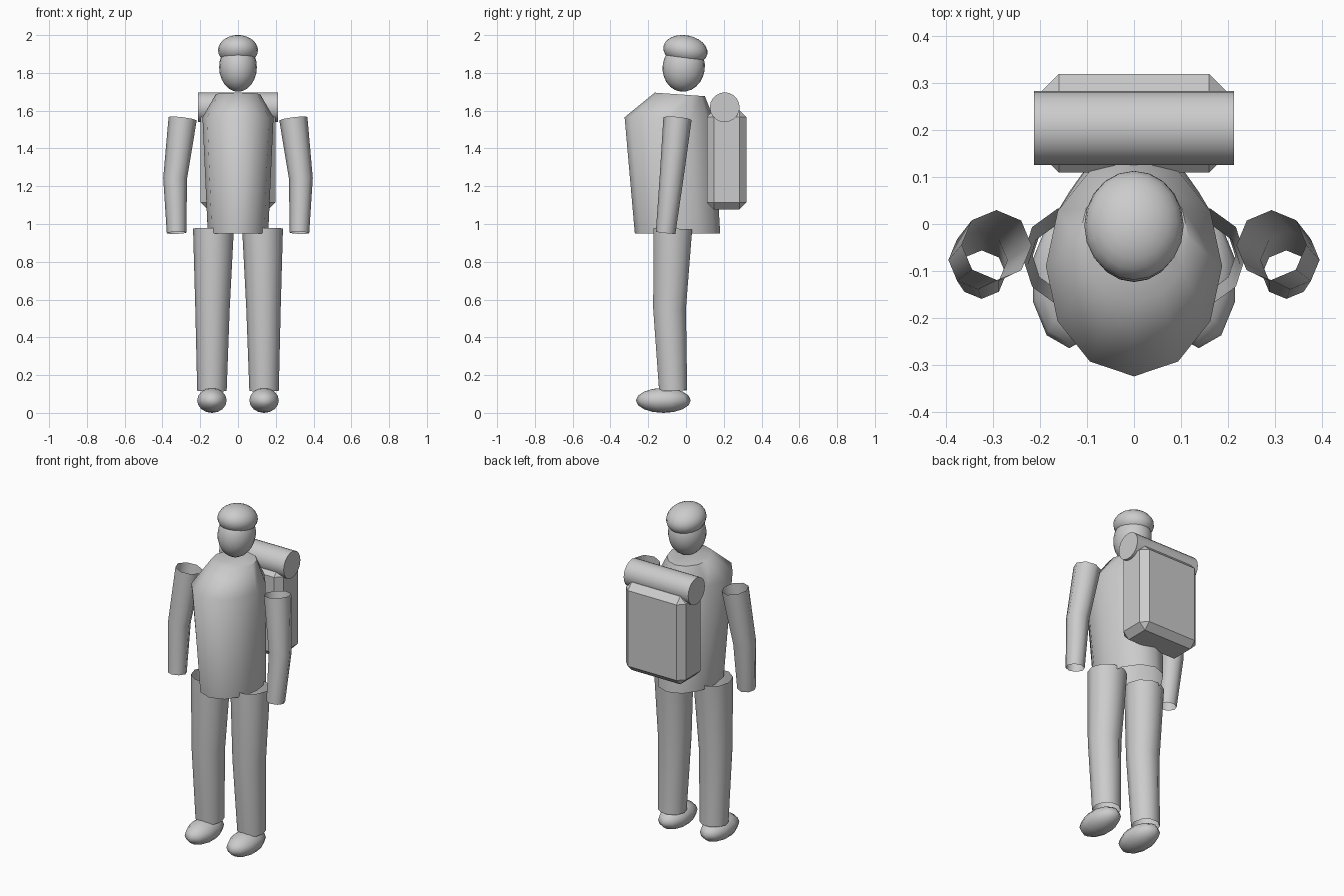
import bpy, bmesh, math
from mathutils import Vector, Matrix

if "Cube" in bpy.data.objects:
    bpy.data.objects.remove(bpy.data.objects["Cube"], do_unlink=True)

# Single plain grey
GREY = (0.6, 0.6, 0.6, 1)
grey = bpy.data.materials.new("plain_grey")
grey.use_nodes = True
grey.diffuse_color = GREY
for node in grey.node_tree.nodes:
    if node.type == 'BSDF_PRINCIPLED':
        node.inputs["Base Color"].default_value = GREY


def finish(name, bm, smooth=60):
    mesh = bpy.data.meshes.new(name)
    bm.to_mesh(mesh)
    bm.free()
    mesh.materials.append(grey)
    obj = bpy.data.objects.new(name, mesh)
    bpy.context.collection.objects.link(obj)
    if smooth:
        bpy.ops.object.select_all(action='DESELECT')
        obj.select_set(True)
        bpy.context.view_layer.objects.active = obj
        bpy.ops.object.shade_smooth_by_angle(angle=math.radians(smooth))
    return obj


def loft(name, rings, sides, close_top=False):
    """Skin rings of (centre, x radius, y radius, normal), bottom to top."""
    bm = bmesh.new()
    loops = []
    for centre, rx, ry, normal in rings:
        turn = Vector((0, 0, 1)).rotation_difference(Vector(normal))
        loop = []
        for i in range(sides):
            a = math.tau * i / sides
            p = Vector((rx * math.cos(a), ry * math.sin(a), 0))
            loop.append(bm.verts.new(Vector(centre) + turn @ p))
        loops.append(loop)
    for low, high in zip(loops, loops[1:]):
        for i in range(sides):
            j = (i + 1) % sides
            bm.faces.new((low[i], low[j], high[j], high[i]))
    if close_top:
        bm.faces.new(loops[-1])
    return finish(name, bm)


def limb(name, points, radii, sides):
    """Open bent tube whose rings follow the path."""
    pts = [Vector(p) for p in points]
    rings = []
    for i, p in enumerate(pts):
        direction = pts[min(i + 1, len(pts) - 1)] - pts[max(i - 1, 0)]
        rings.append((p, radii[i], radii[i], direction))
    return loft(name, rings, sides)


def ellipsoid(name, centre, radii, tilt=0, segments=20, rows=12, spin=0):
    bm = bmesh.new()
    bmesh.ops.create_uvsphere(bm, u_segments=segments, v_segments=rows, radius=1)
    bm.transform(Matrix.Translation(centre) @ Matrix.Rotation(math.radians(tilt), 4, 'X')
                 @ Matrix.Diagonal((*radii, 1)) @ Matrix.Rotation(spin, 4, 'Z'))
    return finish(name, bm)


# Torso: hem, chest and neck rings
loft("torso", [
    ((0, -0.045, 0.95), 0.16, 0.226, (0, 0, 1)),
    ((0, -0.09, 1.565), 0.188, 0.235, (0, 0, 1)),
    ((0, -0.033, 1.686), 0.118, 0.133, (0, 0.07, 1)),
], 12, close_top=True)

# Head and cap
ellipsoid("head", (0, -0.012, 1.83), (0.1, 0.112, 0.13), -8)
ellipsoid("cap", (0, -0.003, 1.92), (0.106, 0.118, 0.079), -10)

# Arms, legs and shoes on both sides
for side, s in (("left", 1), ("right", -1)):
    limb(side + "_arm", [(s * 0.325, -0.108, 0.953), (s * 0.333, -0.077, 1.24),
                         (s * 0.293, -0.045, 1.558)], (0.052, 0.063, 0.075), 8)
    limb(side + "_leg", [(s * 0.138, -0.068, 0.117), (s * 0.135, -0.087, 0.55),
                         (s * 0.13, -0.07, 0.975)], (0.078, 0.091, 0.108), 10)
    ellipsoid(side + "_shoe", (s * 0.138, -0.12, 0.066), (0.082, 0.145, 0.066),
              segments=10, rows=8)

# Backpack: chamfered box
bm = bmesh.new()
bmesh.ops.create_cube(bm, size=1)
bm.transform(Matrix.Translation((0, 0.215, 1.34)) @ Matrix.Diagonal((0.395, 0.21, 0.525, 1)))
bmesh.ops.bevel(bm, geom=bm.edges[:], offset=0.037, segments=1, affect='EDGES')
finish("backpack", bm, smooth=0)

# Bedroll lying across the top of the pack
bm = bmesh.new()
bmesh.ops.create_cone(bm, cap_ends=True, segments=20, radius1=0.079, radius2=0.079, depth=0.426)
bm.transform(Matrix.Translation((0, 0.205, 1.618)) @ Matrix.Rotation(math.pi / 2, 4, 'Y'))
finish("bedroll", bm)
